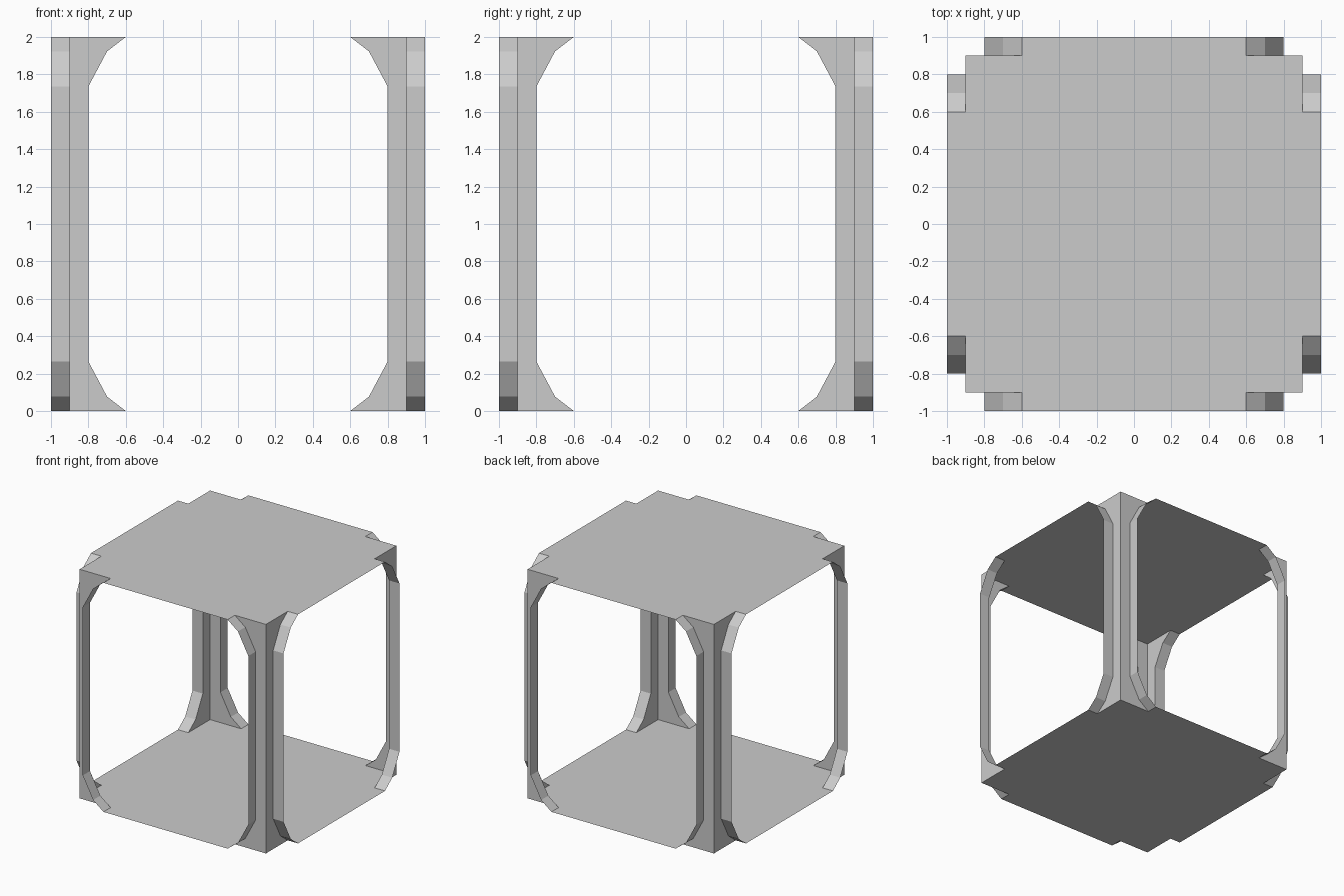
import bpy, bmesh
from math import pi
from mathutils import Matrix

if "Cube" in bpy.data.objects:
    bpy.data.objects.remove(bpy.data.objects["Cube"])

IN, OUT, H = 0.9, 1.0, 2.0
# Bracket curve along one side of an opening: (position across, height)
lower = [(0.6, 0), (0.7, 0.077), (0.8, 0.265)]
curve = lower + [(a, H - z) for a, z in reversed(lower)]


def finish(name, bm):
    bmesh.ops.remove_doubles(bm, verts=bm.verts, dist=1e-5)
    me = bpy.data.meshes.new(name)
    bm.to_mesh(me)
    bm.free()
    ob = bpy.data.objects.new(name, me)
    bpy.context.collection.objects.link(ob)
    return ob


def face(bm, pts, flip=False):
    f = bm.faces.new([bm.verts.new(p) for p in pts])
    if flip:
        f.normal_flip()


def wing(bm, place, flip):
    # flat bracketed wall of the post
    face(bm, [place(a, IN, z) for a, z in [(IN, 0), (IN, H)] + curve[::-1]], not flip)
    # flange standing outward along the bracket curve
    for (a, z), (b, w) in zip(curve, curve[1:]):
        face(bm, [place(a, IN, z), place(a, OUT, z),
                  place(b, OUT, w), place(b, IN, w)], flip)


# Corner posts: two mirrored wings meeting at the recessed corner
for i, corner in enumerate(("front_right", "back_right", "back_left", "front_left")):
    bm = bmesh.new()
    wing(bm, lambda a, d, z: (a, -d, z), True)
    wing(bm, lambda a, d, z: (d, -a, z), False)
    bm.transform(Matrix.Rotation(i * pi / 2, 4, 'Z'))
    finish(corner + "_post", bm)

# Top and bottom panels, with stepped corners
step = [(0.6, -OUT), (0.6, -IN), (IN, -IN), (IN, -0.6), (OUT, -0.6)]
outline = []
for i in range(4):
    for x, y in step:
        for _ in range(i):
            x, y = -y, x
        outline.append((x, y))
for name, z in (("bottom_panel", 0), ("top_panel", H)):
    bm = bmesh.new()
    face(bm, [(x, y, z) for x, y in outline], z == 0)
    finish(name, bm)
